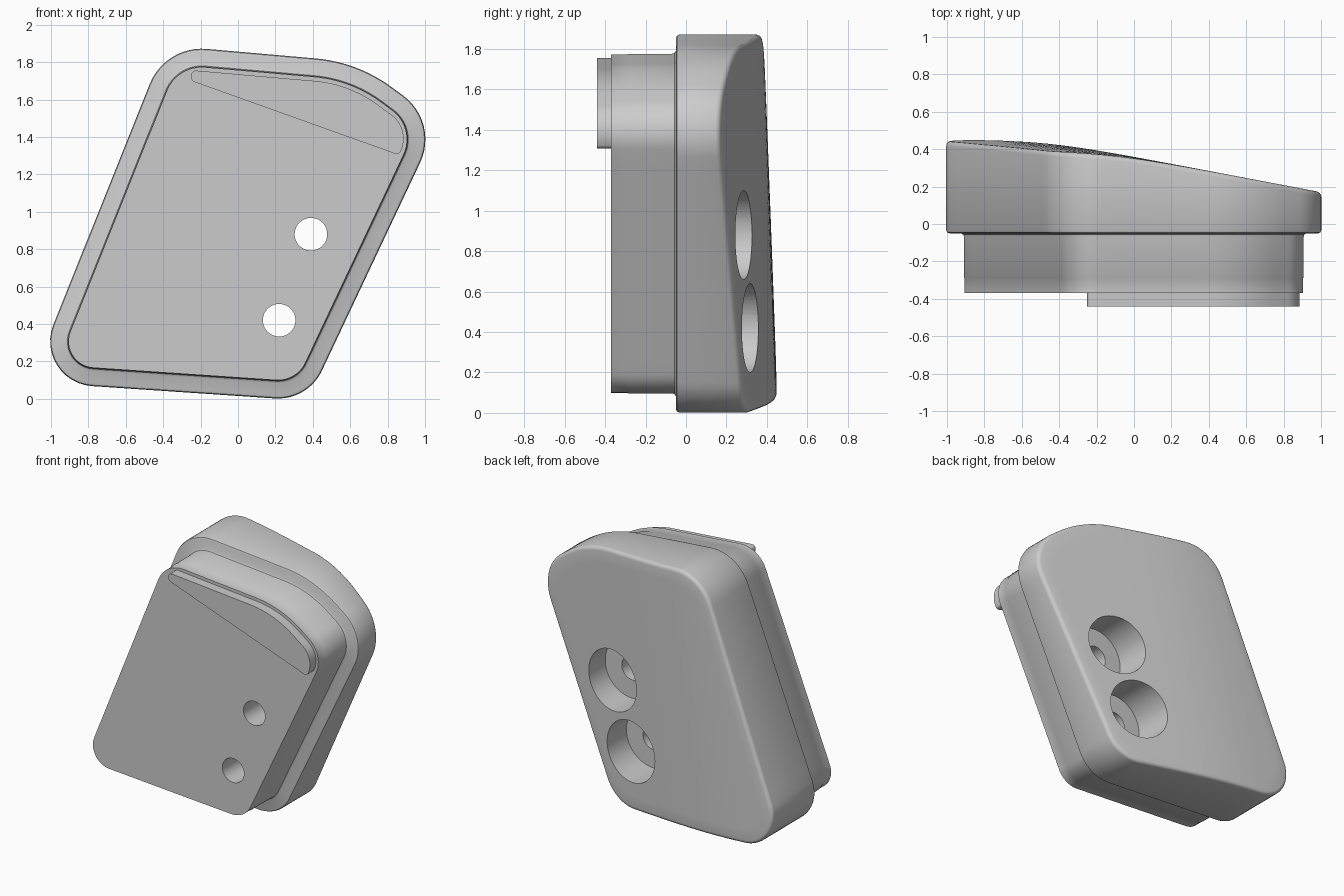
import bpy
import bmesh
import math
from mathutils import Vector

cube = bpy.data.objects.get("Cube")
if cube:
    bpy.data.objects.remove(cube, do_unlink=True)

grey = bpy.data.materials.new("plain grey")
grey.use_nodes = True
grey.diffuse_color = (0.6, 0.6, 0.6, 1)
grey.node_tree.nodes["Principled BSDF"].inputs["Base Color"].default_value = (0.6, 0.6, 0.6, 1)


def rounded_outline(corners, arc_steps=12, spacing=0.08):
    """Clockwise (x, z, radius) corners -> list of (point, outward normal)."""
    arcs = []
    count = len(corners)
    for i, (x, z, r) in enumerate(corners):
        here = Vector((x, z))
        before = (here - Vector(corners[i - 1][:2])).normalized()
        after = (Vector(corners[(i + 1) % count][:2]) - here).normalized()
        n0, n1 = Vector((-before.y, before.x)), Vector((-after.y, after.x))
        centre = here - (n0 + n1).normalized() * r / math.cos(n0.angle(n1) / 2)
        normals = [n0.slerp(n1, k / arc_steps) for k in range(arc_steps + 1)]
        arcs.append([(centre + n * r, n) for n in normals])
    points = []
    for i, arc in enumerate(arcs):
        points += arc
        start, n = arc[-1]
        end = arcs[(i + 1) % count][0][0]
        pieces = max(1, int((end - start).length / spacing))
        points += [(start.lerp(end, k / pieces), n) for k in range(1, pieces)]
    return points


def back_height(x, z):
    """Sloping back face: two planes blended softly into one another."""
    k = 0.03
    a, b = 0.36 - 0.19 * x, 0.455 - 0.035 * z
    return -k * math.log(math.exp(-a / k) + math.exp(-b / k))


def finish(obj):
    bpy.ops.object.select_all(action='DESELECT')
    bpy.context.view_layer.objects.active = obj
    obj.select_set(True)
    bpy.ops.object.shade_smooth_by_angle(angle=math.radians(32))


def loft(name, rings):
    """Skin rings of 3D points, front to back, and close both ends."""
    bm = bmesh.new()
    loops = [[bm.verts.new(p) for p in ring] for ring in rings]
    n = len(loops[0])
    for a, b in zip(loops, loops[1:]):
        for i in range(n):
            j = (i + 1) % n
            bm.faces.new((a[i], a[j], b[j], b[i]))
    bm.faces.new(loops[0])
    bm.faces.new(loops[-1])
    bmesh.ops.recalc_face_normals(bm, faces=bm.faces)
    mesh = bpy.data.meshes.new(name)
    bm.to_mesh(mesh)
    bm.free()
    mesh.materials.append(grey)
    obj = bpy.data.objects.new(name, mesh)
    bpy.context.collection.objects.link(obj)
    return obj


def flat_ring(outline, inset, y):
    return [(p.x - n.x * inset, y, p.y - n.y * inset) for p, n in outline]


def back_ring(outline, inset, drop, scale=1.0, centre=(0.0, 0.93)):
    ring = []
    for p, n in outline:
        x = centre[0] + (p.x - n.x * inset - centre[0]) * scale
        z = centre[1] + (p.y - n.y * inset - centre[1]) * scale
        ring.append((x, back_height(x, z) - drop, z))
    return ring


# Body: narrow plug at the front, wide cap with a sloping back
body_shape = rounded_outline([
    (-1.11, 0.09, 0.24), (-0.389, 1.89, 0.30), (0.64, 1.80, 0.80),
    (1.076, 1.479, 0.29), (0.373, -0.01, 0.26)])
plug_rings = [(0.098, -0.37), (0.098, -0.29), (0.095, -0.285), (0.095, -0.07),
              (0.092, -0.057), (0.08, -0.05)]
cap_front = [(0.018, -0.05), (0.005, -0.045), (0.0, -0.032)]
back_edge = [(0.0, 0.025), (0.002, 0.015), (0.008, 0.007), (0.016, 0.002), (0.026, 0.0)]
rings = [flat_ring(body_shape, d, y) for d, y in plug_rings + cap_front]
rings += [back_ring(body_shape, d, drop) for d, drop in back_edge]
rings += [back_ring(body_shape, 0.026, 0, 1 - k / 12) for k in range(1, 12)]
rings.append(back_ring(body_shape, 0.026, 0, 0.02))
body = loft("plug_and_cap_body", rings)

# Two counterbored screw holes
for x, z in ((0.39, 0.88), (0.22, 0.42)):
    for radius, front, back in ((0.087, -0.6, 0.2), (0.22, 0.055, 0.8)):
        bpy.ops.mesh.primitive_cylinder_add(
            vertices=64, radius=radius, depth=back - front,
            location=(x, (front + back) / 2, z), rotation=(math.pi / 2, 0, 0))
        cutter = bpy.context.object
        cutter.name = "hole_cutter"
        cutter.hide_render = True
        cutter.data.materials.append(grey)
        cut = body.modifiers.new("screw_hole", 'BOOLEAN')
        cut.operation = 'DIFFERENCE'
        cut.solver = 'EXACT'
        cut.object = cutter
        bpy.context.view_layer.objects.active = body
        bpy.ops.object.modifier_apply(modifier=cut.name)
        bpy.data.objects.remove(cutter, do_unlink=True)
finish(body)

# Raised lip along the upper edge of the plug
lip_shape = rounded_outline([
    (-0.25, 1.70, 0.025), (-0.25, 1.757, 0.025), (0.596, 1.683, 0.66),
    (0.926, 1.441, 0.155), (0.86, 1.303, 0.025)])
lip = loft("front_lip", [flat_ring(lip_shape, 0, y) for y in (-0.44, -0.365)])
finish(lip)
